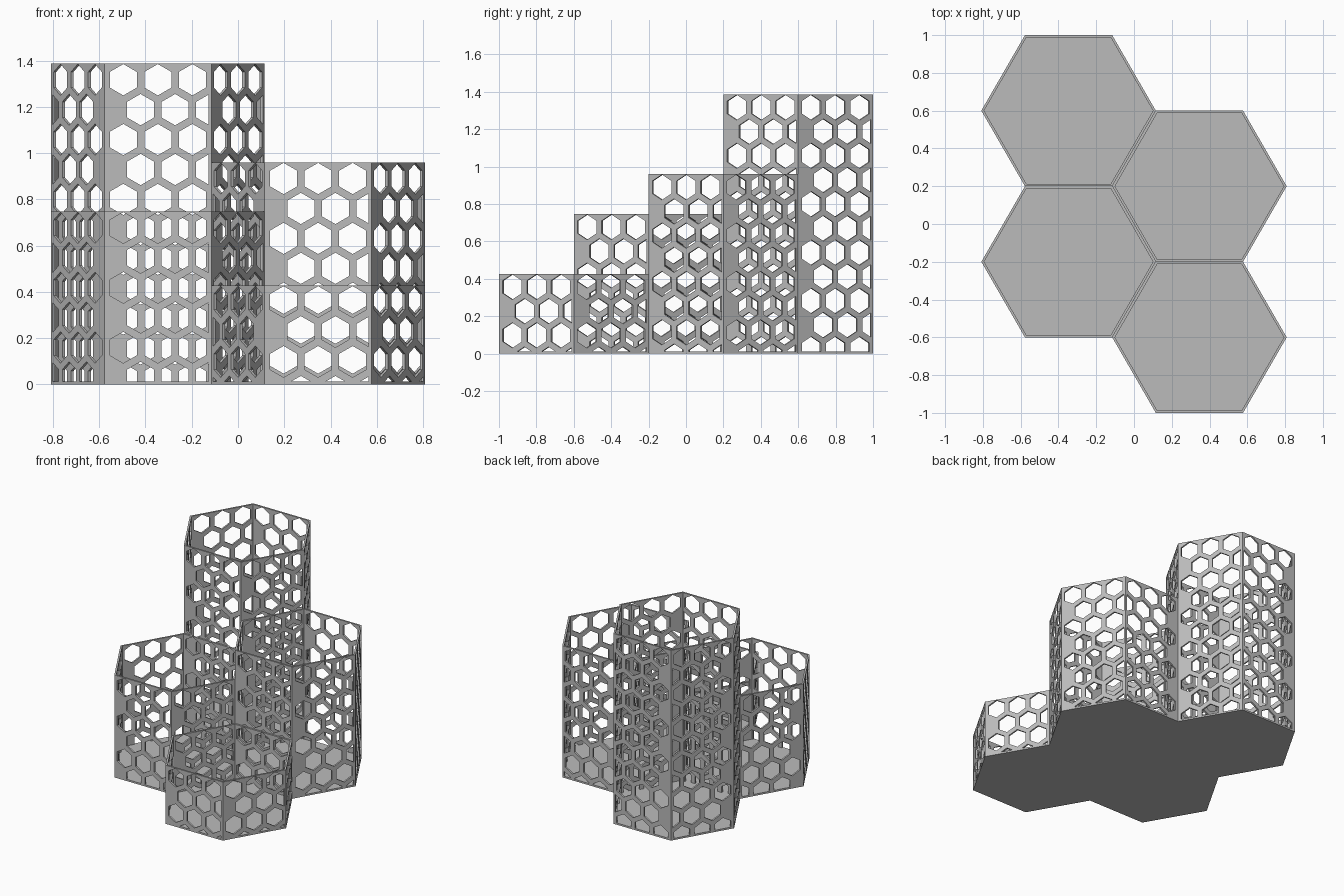
import bpy, bmesh, math
from mathutils import Matrix, Vector

APOTHEM = 0.4
WALL = 0.0128
PITCH = 0.1493
HOLE_R = 0.0677
ROOT3 = math.sqrt(3)
HALF = APOTHEM / ROOT3

if "Cube" in bpy.data.objects:
    bpy.data.objects.remove(bpy.data.objects["Cube"])

grey = bpy.data.materials.new("light grey")
grey.use_nodes = True
colour = (0.5, 0.5, 0.5, 1)
grey.diffuse_color = colour
grey.node_tree.nodes["Principled BSDF"].inputs["Base Color"].default_value = colour


def clip(points, axis, limit, keep):
    """Clip a 2D polygon, keeping the side where keep * (p[axis] - limit) >= 0."""
    result = []
    for i, p in enumerate(points):
        q = points[i - 1]
        dp, dq = keep * (p[axis] - limit), keep * (q[axis] - limit)
        if dp * dq < 0:
            result.append(q.lerp(p, dq / (dq - dp)))
        if dp >= 0:
            result.append(p)
    return result


def hole_loops(height, side):
    """Staggered rows of pointed hexagons, counted down from the rim."""
    row, z = 0, height - 0.07
    while z + HOLE_R > WALL:
        for column in (-1, 0, 1):
            u = (column + 0.5 * (row % 2)) * PITCH
            hexagon = [Vector((u + HOLE_R * math.sin(k * math.pi / 3),
                               z + HOLE_R * math.cos(k * math.pi / 3))) for k in range(6)]
            hexagon = clip(hexagon, 1, WALL, 1)
            hexagon = clip(hexagon, 0, HALF - WALL, -1)
            if len(hexagon) > 2:
                yield [(side * p.x, p.y) for p in hexagon]
        row += 1
        z -= PITCH * ROOT3 / 2


def make_panel(height, side):
    """One perforated wall with mitred ends, lying flat."""
    bm = bmesh.new()
    outline = [(-HALF, 0), (HALF, 0), (HALF, height), (-HALF, height)]
    for loop in [outline, *hole_loops(height, side)]:
        verts = [bm.verts.new((u, z, 0)) for u, z in loop]
        for i, v in enumerate(verts):
            bm.edges.new((verts[i - 1], v))
    bmesh.ops.triangle_fill(bm, use_beauty=True, edges=bm.edges[:], normal=(0, 0, 1))
    extruded = bmesh.ops.extrude_face_region(bm, geom=bm.faces[:], use_keep_orig=True)
    for v in extruded["geom"]:
        if isinstance(v, bmesh.types.BMVert):
            v.co.z = -WALL
            if abs(v.co.x) > HALF - WALL / 4:
                v.co.x = math.copysign((APOTHEM - WALL) / ROOT3, v.co.x)
    # open the mitred ends so neighbouring walls weld together
    ends = [f for f in bm.faces
            if all(v.co.x > HALF - WALL * 0.8 for v in f.verts)
            or all(v.co.x < WALL * 0.8 - HALF for v in f.verts)]
    bmesh.ops.delete(bm, geom=ends, context="FACES")
    return bm


def finish(bm, name, centre):
    bmesh.ops.recalc_face_normals(bm, faces=bm.faces[:])
    mesh = bpy.data.meshes.new(name)
    bm.to_mesh(mesh)
    bm.free()
    mesh.materials.append(grey)
    obj = bpy.data.objects.new(name, mesh)
    obj.location = (*centre, 0)
    bpy.context.collection.objects.link(obj)


def make_walls(name, centre, height):
    bm = bmesh.new()
    for k in range(6):
        a = math.radians(270 + 60 * k)
        normal = Vector((math.cos(a), math.sin(a), 0))
        tangent = Vector((-normal.y, normal.x, 0))
        place = Matrix((tangent, (0, 0, 1), normal)).transposed().to_4x4()
        place.translation = normal * APOTHEM
        # opposite walls share the same stagger
        panel = make_panel(height, 1 if k < 3 else -1)
        panel.transform(place)
        part = bpy.data.meshes.new("panel")
        panel.to_mesh(part)
        panel.free()
        bm.from_mesh(part)
        bpy.data.meshes.remove(part)
    bmesh.ops.remove_doubles(bm, verts=bm.verts[:], dist=0.0001)
    finish(bm, name, centre)


def make_floor(name, centre):
    bm = bmesh.new()
    radius = (APOTHEM - WALL) * 2 / ROOT3
    bmesh.ops.create_cone(bm, cap_ends=True, segments=6, radius1=radius, radius2=radius,
                          depth=WALL, matrix=Matrix.Translation((0, 0, WALL / 2))
                          @ Matrix.Rotation(math.pi / 6, 4, "Z"))
    # a corner must point along x
    if max(v.co.x for v in bm.verts) < radius * 0.99:
        bmesh.ops.rotate(bm, verts=bm.verts[:], matrix=Matrix.Rotation(math.pi / 6, 3, "Z"))
    finish(bm, name, centre)


# four honeycomb holders packed edge to edge
X = APOTHEM * ROOT3 / 2
towers = {"tall": (-X, 0.6, 1.387), "upper_middle": (X, 0.2, 0.96),
          "lower_middle": (-X, -0.2, 0.747), "short": (X, -0.6, 0.427)}
for label, (x, y, height) in towers.items():
    make_walls(label + "_walls", (x, y), height)
    make_floor(label + "_floor", (x, y))
